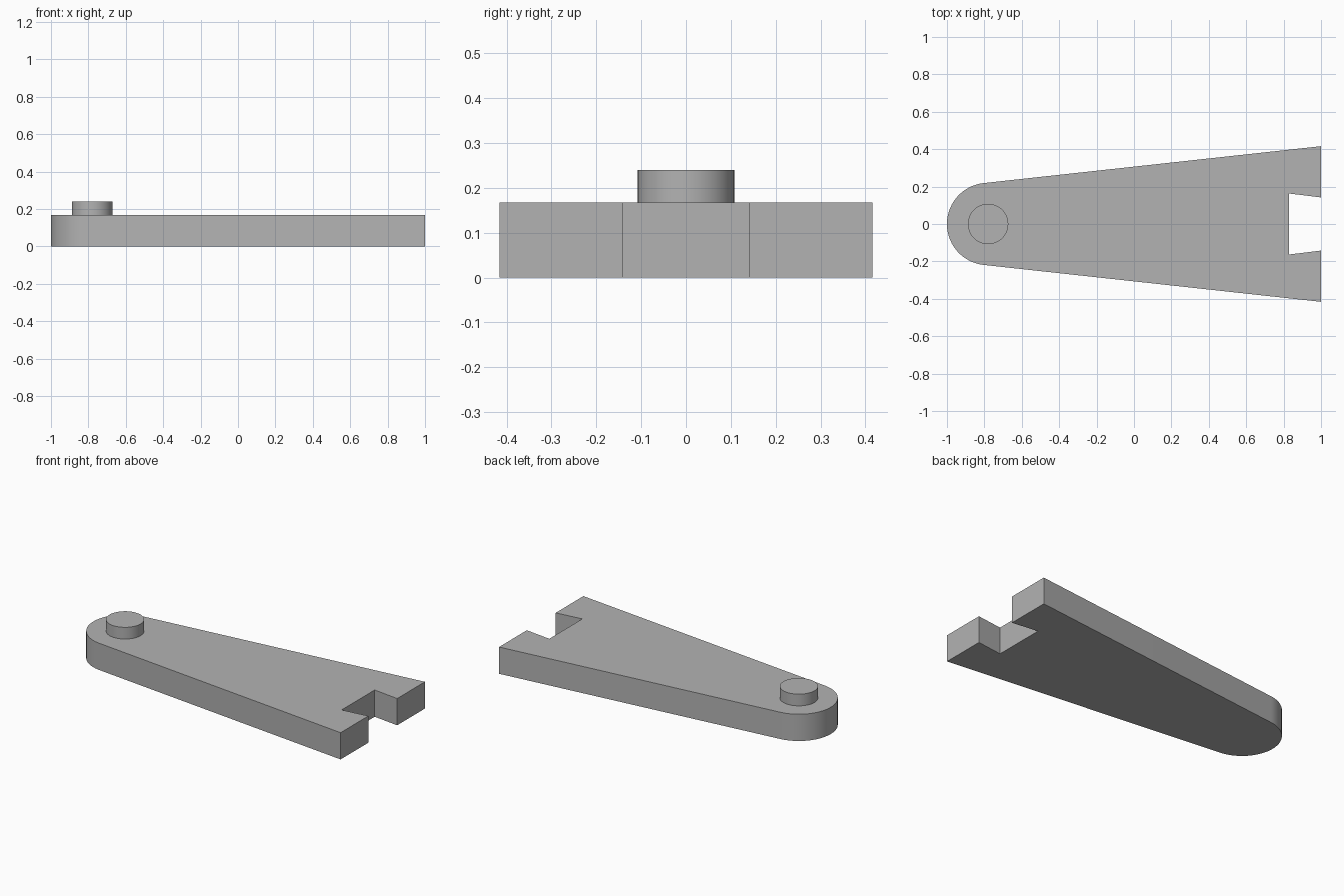
import bpy
import bmesh
import math

cube = bpy.data.objects.get("Cube")
if cube:
    bpy.data.objects.remove(cube, do_unlink=True)

PIVOT_X = -0.78
END_RADIUS = 0.22
THICKNESS = 0.167
PIN_RADIUS = 0.108
PIN_TOP = 0.24

grey = bpy.data.materials.new("plain grey")
grey.use_nodes = True
colour = (0.45, 0.45, 0.45, 1)
grey.diffuse_color = colour
grey.node_tree.nodes["Principled BSDF"].inputs["Base Color"].default_value = colour


def extruded(name, outline, z0, z1):
    """Solid prism from a flat outline, with smooth round sides."""
    bm = bmesh.new()
    base = bm.faces.new([bm.verts.new((x, y, z0)) for x, y in outline])
    top = bmesh.ops.extrude_face_region(bm, geom=[base], use_keep_orig=True)
    moved = [v for v in top["geom"] if isinstance(v, bmesh.types.BMVert)]
    bmesh.ops.translate(bm, verts=moved, vec=(0, 0, z1 - z0))
    bmesh.ops.recalc_face_normals(bm, faces=bm.faces)
    mesh = bpy.data.meshes.new(name)
    bm.to_mesh(mesh)
    bm.free()
    mesh.materials.append(grey)
    obj = bpy.data.objects.new(name, mesh)
    bpy.context.collection.objects.link(obj)
    bpy.ops.object.select_all(action="DESELECT")
    bpy.context.view_layer.objects.active = obj
    obj.select_set(True)
    bpy.ops.object.shade_smooth_by_angle(angle=math.radians(30))
    return obj


def arc(radius, start, end, steps):
    angles = [math.radians(start + (end - start) * i / steps) for i in range(steps + 1)]
    return [(PIVOT_X + radius * math.cos(a), radius * math.sin(a)) for a in angles]


# Tapered arm: rounded end tangent to the sides, dovetail notch at the wide end
notch_and_corner = [(0.83, 0.163), (1, 0.142), (1, 0.416)]
mirrored = [(x, -y) for x, y in reversed(notch_and_corner)]
extruded("tapered_arm", notch_and_corner + arc(END_RADIUS, 96.2, 263.8, 48) + mirrored,
         0, THICKNESS)

# Round pin standing on the narrow end
extruded("pivot_pin", arc(PIN_RADIUS, 0, 360, 48)[:-1], THICKNESS, PIN_TOP)
